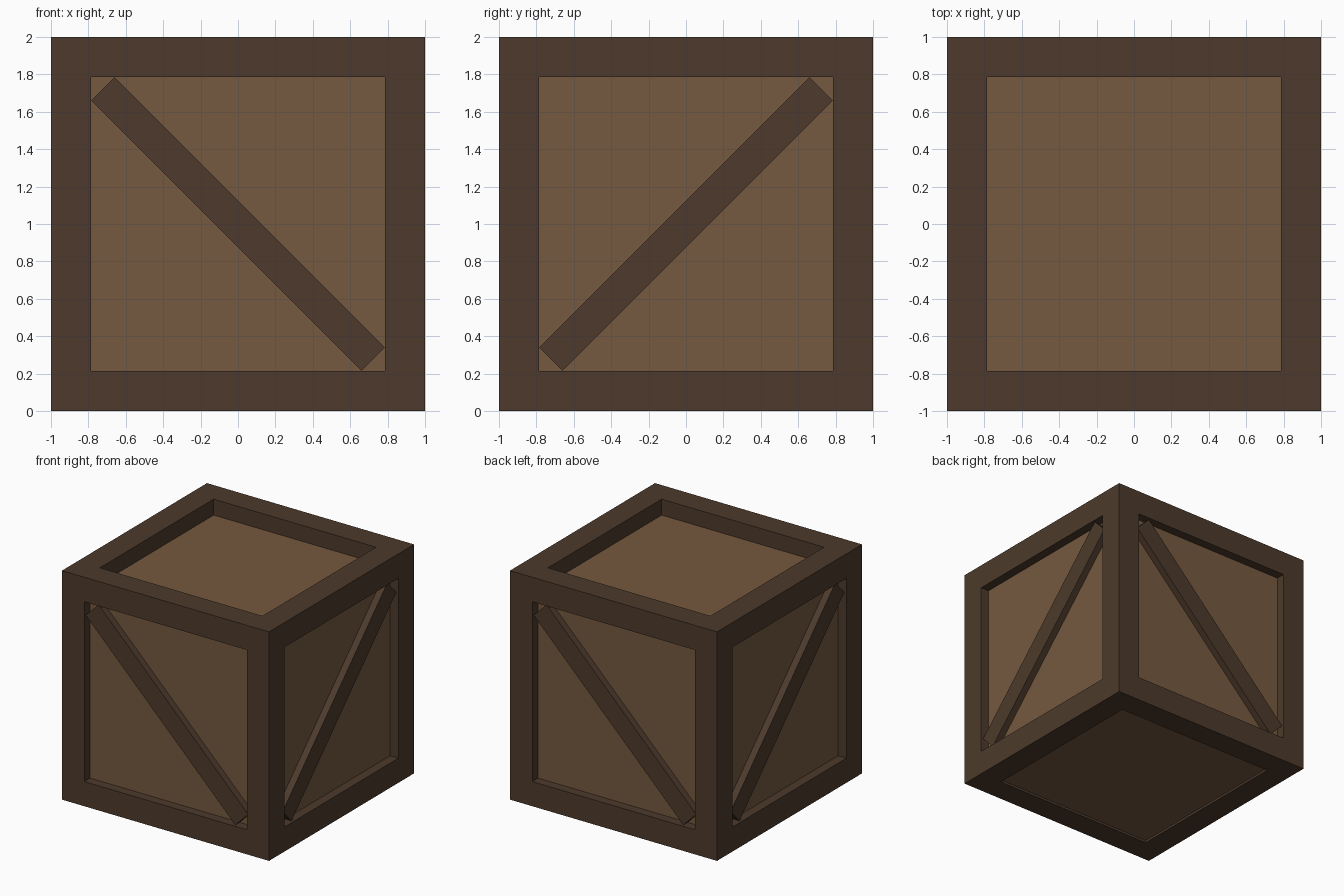
import bpy, bmesh
from math import pi
from mathutils import Matrix, Vector

if "Cube" in bpy.data.objects:
    bpy.data.objects.remove(bpy.data.objects["Cube"])

SIZE, BEAM = 2.0, 0.215
RECESS = 0.08


def material(name, color):
    m = bpy.data.materials.new(name)
    m.diffuse_color = (*color, 1)
    m.use_nodes = True
    m.node_tree.nodes["Principled BSDF"].inputs["Base Color"].default_value = m.diffuse_color
    return m


def add_object(name, bm, mat):
    mesh = bpy.data.meshes.new(name)
    bmesh.ops.recalc_face_normals(bm, faces=bm.faces)
    bm.to_mesh(mesh)
    bm.free()
    mesh.materials.append(mat)
    obj = bpy.data.objects.new(name, mesh)
    bpy.context.collection.objects.link(obj)
    return obj


def box(name, dims, matrix, mat):
    bm = bmesh.new()
    bmesh.ops.create_cube(bm, size=1, matrix=matrix @ Matrix.Diagonal((*dims, 1)))
    return add_object(name, bm, mat)


dark = material("dark_wood", (0.074, 0.042, 0.025))
light = material("light_wood", (0.178, 0.100, 0.050))

# Open frame: inset every cube face, push it in one beam thickness, open it up
bm = bmesh.new()
bmesh.ops.create_cube(bm, size=SIZE, matrix=Matrix.Translation((0, 0, 1)))
centers = list(bm.faces)
bmesh.ops.inset_individual(bm, faces=centers, thickness=BEAM, use_even_offset=True)
floors = bmesh.ops.extrude_discrete_faces(bm, faces=centers)["faces"]
for f in floors:
    f.normal_update()
    bmesh.ops.translate(bm, verts=f.verts, vec=-f.normal * BEAM)
bmesh.ops.delete(bm, geom=floors, context="FACES_ONLY")
bmesh.ops.remove_doubles(bm, verts=bm.verts, dist=0.001)
add_object("frame", bm, dark)

# Panelled inner box, shallow at the bottom and deeper at the top
inner = SIZE - 2 * RECESS
box("panels", (inner, inner, inner), Matrix.Translation((0, 0, 0.94)), light)

# Diagonal braces: falling on front and back, rising on the sides
for name, turn, tilt in (("front", 0, pi / 4), ("right", pi / 2, -pi / 4),
                         ("back", pi, pi / 4), ("left", -pi / 2, -pi / 4)):
    place = (Matrix.Translation((0, 0, 1)) @ Matrix.Rotation(turn, 4, "Z")
             @ Matrix.Translation((0, -0.94, 0)) @ Matrix.Rotation(tilt, 4, "Y"))
    box(name + "_brace", (2.044, 0.08, 0.177), place, dark)
